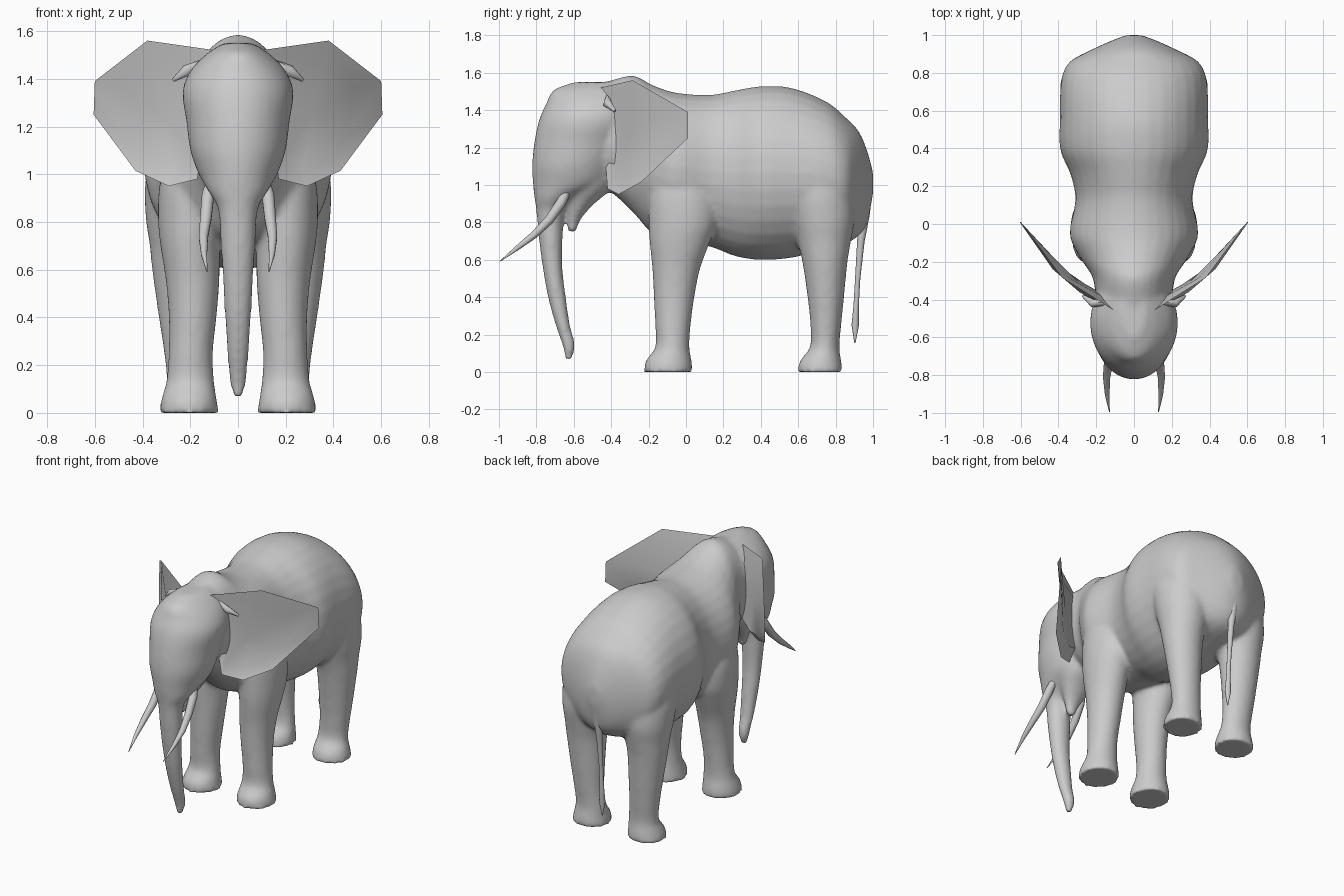
import bpy, bmesh, math
from mathutils import Vector

if "Cube" in bpy.data.objects:
    bpy.data.objects.remove(bpy.data.objects["Cube"])

grey = bpy.data.materials.new("grey_hide")
grey.diffuse_color = (0.6, 0.6, 0.6, 1)
grey.use_nodes = True
grey.node_tree.nodes["Principled BSDF"].inputs["Base Color"].default_value = grey.diffuse_color


def finish(name, bm, angle=60):
    bmesh.ops.recalc_face_normals(bm, faces=bm.faces)
    me = bpy.data.meshes.new(name)
    bm.to_mesh(me)
    bm.free()
    ob = bpy.data.objects.new(name, me)
    bpy.context.collection.objects.link(ob)
    me.materials.append(grey)
    bpy.ops.object.select_all(action='DESELECT')
    ob.select_set(True)
    bpy.context.view_layer.objects.active = ob
    bpy.ops.object.shade_smooth_by_angle(angle=math.radians(angle))
    return ob


def skin(bm, rings):
    loops = [[bm.verts.new(p) for p in r] for r in rings]
    n = len(loops[0])
    for a, b in zip(loops, loops[1:]):
        for i in range(n):
            j = (i + 1) % n
            bm.faces.new((a[i], a[j], b[j], b[i]))
    bm.faces.new(loops[0])
    bm.faces.new(loops[-1])


def smooth_rows(rows, steps=4):
    """Blend rows of numbers with a cubic, slopes taken per unit of column 0."""
    def slope(k, c):
        a, b = rows[max(k - 1, 0)], rows[min(k + 1, len(rows) - 1)]
        return (b[c] - a[c]) / (b[0] - a[0])
    out = []
    for k in range(len(rows) - 1):
        a, b = rows[k], rows[k + 1]
        h = b[0] - a[0]
        for s in range(steps):
            t = s / steps
            out.append([(2 * t**3 - 3 * t**2 + 1) * a[c] + (t**3 - 2 * t**2 + t) * h * slope(k, c)
                        + (3 * t**2 - 2 * t**3) * b[c] + (t**3 - t**2) * h * slope(k + 1, c)
                        for c in range(len(a))])
    return out + [list(rows[-1])]


def loft(bm, axis, sections, side=1, n=32):
    """Oval sections: (position, low, high, half width, centre x)."""
    rings = []
    for s in smooth_rows(sections):
        pos, lo, hi, hw = s[:4]
        cx = s[4] if len(s) > 4 else 0
        ring = []
        for i in range(n):
            t = 2 * math.pi * i / n
            x = side * (cx + hw * math.cos(t))
            d = (lo + hi) / 2 + (hi - lo) / 2 * math.sin(t)
            ring.append((x, pos, d) if axis == 'y' else (x, d, pos))
        rings.append(ring)
    skin(bm, rings)


def tube(bm, points, n=10):
    """Round tube through (x, y, z, radius)."""
    rings = []
    for k, p in enumerate(points):
        a = Vector(points[max(k - 1, 0)][:3])
        b = Vector(points[min(k + 1, len(points) - 1)][:3])
        d = (b - a).normalized()
        u = d.cross(Vector((1, 0, 0))).normalized()
        v = d.cross(u)
        rings.append([Vector(p[:3]) + p[3] * (u * math.cos(2 * math.pi * i / n)
                      + v * math.sin(2 * math.pi * i / n)) for i in range(n)])
    skin(bm, rings)


# Torso, head, trunk and legs, fused into one skin
bm = bmesh.new()
loft(bm, 'y', [(-.52, 1.02, 1.53, .16), (-.4, .96, 1.56, .2), (-.28, .85, 1.585, .22),
               (-.18, .74, 1.535, .285), (-.06, .70, 1.495, .34), (.13, .67, 1.482, .31),
               (.26, .62, 1.505, .335), (.39, .60, 1.527, .39), (.56, .61, 1.52, .392),
               (.76, .66, 1.44, .385), (.86, .69, 1.355, .34), (.925, .73, 1.285, .22),
               (.97, .80, 1.18, .12), (1.0, .95, 1.07, .04)])
# Head running down into the trunk
loft(bm, 'z', [(1.55, -.60, -.3, .06), (1.51, -.705, -.25, .125), (1.44, -.745, -.25, .195),
               (1.35, -.785, -.25, .232), (1.22, -.812, -.3, .216), (1.1, -.823, -.36, .2),
               (1.0, -.818, -.42, .165), (.93, -.81, -.58, .125), (.86, -.80, -.645, .085),
               (.7, -.785, -.66, .073), (.55, -.765, -.66, .063), (.4, -.738, -.642, .055),
               (.25, -.697, -.62, .045), (.14, -.66, -.593, .036), (.068, -.645, -.61, .02)])
# Lower jaw
loft(bm, 'z', [(.745, -.63, -.59, .025), (.82, -.637, -.56, .05), (.9, -.64, -.49, .09),
               (.98, -.66, -.4, .13), (1.1, -.68, -.36, .17)])
front_leg = [(1.2, -.17, .08, .1, .18), (.95, -.2, .16, .13, .2), (.8, -.2, .165, .135, .2),
             (.7, -.195, .13, .125, .2), (.55, -.18, .075, .112, .19), (.4, -.172, .045, .1, .19),
             (.25, -.165, .025, .093, .198), (.13, -.165, .018, .1, .2), (.06, -.215, .03, .115, .205),
             (0, -.225, .035, .125, .205)]
hind_leg = [(1.2, .55, .8, .1, .22), (.98, .53, .88, .165, .222), (.82, .56, .9, .165, .222),
            (.7, .595, .882, .145, .225), (.6, .62, .865, .13, .23), (.4, .65, .845, .112, .22),
            (.25, .665, .83, .1, .21), (.13, .662, .82, .1, .2), (.06, .61, .83, .115, .205),
            (0, .595, .838, .125, .208)]
for side in (1, -1):
    loft(bm, 'z', front_leg, side)
    loft(bm, 'z', hind_leg, side)
body = finish("body", bm)
rem = body.modifiers.new("fuse", 'REMESH')
rem.mode = 'VOXEL'
rem.voxel_size = .014
rem.use_smooth_shade = True
sm = body.modifiers.new("soften", 'SMOOTH')
sm.factor = .5
sm.iterations = 8

# Ears: shared rim, shallow dished front and thin back
rim = [(.10, -.46, 1.52), (.38, -.285, 1.56), (.60, .01, 1.39), (.605, .01, 1.25),
       (.43, -.24, 1.015), (.29, -.36, .95), (.17, -.42, .98)]
dish = [(.17, -.40, 1.43), (.36, -.295, 1.45), (.485, -.14, 1.36), (.455, -.17, 1.15),
        (.38, -.255, 1.05), (.27, -.33, 1.02), (.18, -.38, 1.06)]
for side, label in ((1, "left"), (-1, "right")):
    bm = bmesh.new()
    flip = lambda p, o=0: bm.verts.new((side * (p[0] - o), p[1] + o, p[2]))
    edge = [flip(p) for p in rim]
    for off in (0, .012):
        ring = [flip(p, off) for p in dish]
        mid = flip((.31, -.315, 1.24), off)
        for i in range(7):
            j = (i + 1) % 7
            bm.faces.new((edge[i], edge[j], ring[j], ring[i]))
            bm.faces.new((ring[i], ring[j], mid))
    finish("ear_" + label, bm, 35)

    # Small fold where the ear meets the head
    bm = bmesh.new()
    tube(bm, [(side * .15, -.42, 1.47, .012), (side * .215, -.42, 1.435, .024),
              (side * .27, -.38, 1.395, .008)], 6)
    finish("ear_fold_" + label, bm)

    # Tusks
    bm = bmesh.new()
    tube(bm, [(side * .115, -.64, .96, .022), (side * .126, -.665, .91, .027),
              (side * .135, -.73, .815, .025), (side * .145, -.81, .735, .02),
              (side * .142, -.9, .665, .013), (side * .13, -.995, .592, .002)])
    finish("tusk_" + label, bm)

# Tail with a tuft at the end
bm = bmesh.new()
tube(bm, [(0, .94, 1.12, .03), (0, .962, .97, .036), (0, .952, .84, .03), (0, .935, .7, .02),
          (0, .918, .5, .014), (0, .91, .36, .014), (0, .905, .25, .02), (0, .903, .155, .003)])
finish("tail", bm)
